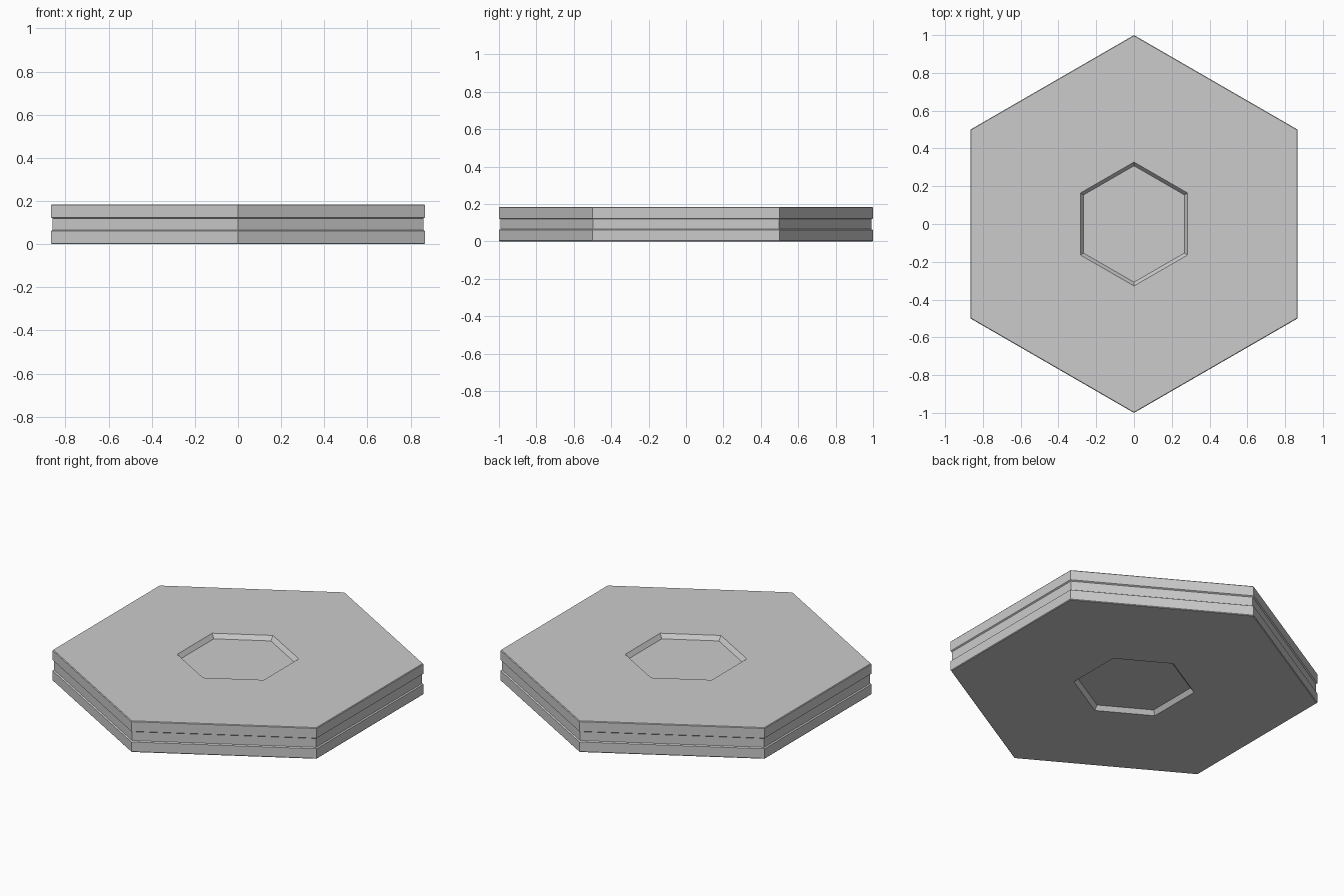
import bpy, bmesh
from math import sin, cos, radians

if "Cube" in bpy.data.objects:
    bpy.data.objects.remove(bpy.data.objects["Cube"])

H = 0.185          # total thickness
MID = H / 2

# Upper half of the hexagonal profile (corner radius, z), from recess floor to groove
upper = [
    (0.308, H - 0.025),   # recess floor edge
    (0.328, H),           # recess rim
    (0.996, H),           # small chamfer on outer edge
    (1.0, H - 0.004),
    (1.0, 0.124),         # groove lip
    (0.992, 0.119),       # groove wall
]
# Mirror the profile for the underside
profile = upper + [(r, 2 * MID - z) for r, z in reversed(upper)]


def hex_ring(bm, r, z):
    return [bm.verts.new((r * cos(radians(90 + 60 * i)), r * sin(radians(90 + 60 * i)), z))
            for i in range(6)]


# Hexagonal tile: stacked rings bridged together, closed with the two recess floors
bm = bmesh.new()
rings = [hex_ring(bm, r, z) for r, z in profile]
for a, b in zip(rings, rings[1:]):
    for i in range(6):
        j = (i + 1) % 6
        bm.faces.new((a[i], b[i], b[j], a[j]))
bm.faces.new(rings[0])
bm.faces.new(rings[-1][::-1])
bmesh.ops.recalc_face_normals(bm, faces=bm.faces)

mesh = bpy.data.meshes.new("hexagonal_tile")
bm.to_mesh(mesh)
bm.free()
tile = bpy.data.objects.new("hexagonal_tile", mesh)
bpy.context.collection.objects.link(tile)
